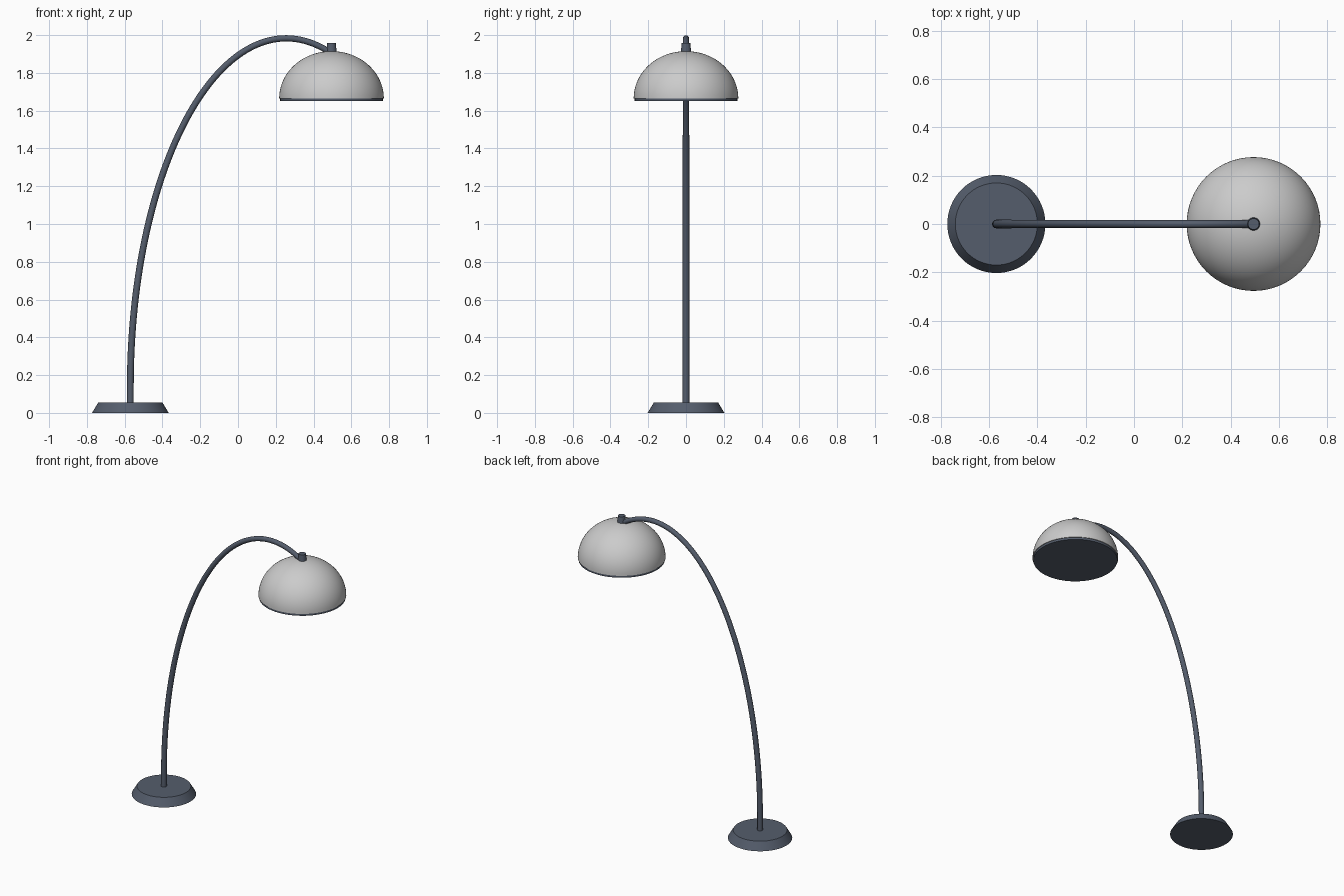
import bpy, math

if "Cube" in bpy.data.objects:
    bpy.data.objects.remove(bpy.data.objects["Cube"])

BASE_X, SHADE_X = -0.57, 0.495

dark = bpy.data.materials.new("dark_metal")
dark.diffuse_color = (0.09, 0.11, 0.15, 1)
dark.use_nodes = True
dark.node_tree.nodes["Principled BSDF"].inputs["Base Color"].default_value = dark.diffuse_color


def finish(obj, name, material=None):
    obj.name = name
    if material:
        obj.data.materials.append(material)
    bpy.ops.object.select_all(action='DESELECT')
    obj.select_set(True)
    bpy.context.view_layer.objects.active = obj
    bpy.ops.object.shade_smooth_by_angle(angle=math.radians(35))
    return obj


def lathe(name, x, profile, material=None, sides=64):
    """Revolve (radius, z) points, listed bottom to top; radius 0 closes to a pole."""
    verts, faces, rings = [], [], []
    for r, z in profile:
        start = len(verts)
        if r < 1e-6:
            verts.append((x, 0, z))
            rings.append([start] * sides)
        else:
            for i in range(sides):
                a = math.tau * i / sides
                verts.append((x + r * math.cos(a), r * math.sin(a), z))
            rings.append(list(range(start, start + sides)))
    for low, high in zip(rings, rings[1:]):
        for i in range(sides):
            j = (i + 1) % sides
            face = list(dict.fromkeys((low[i], low[j], high[j], high[i])))
            faces.append(face)
    mesh = bpy.data.meshes.new(name)
    mesh.from_pydata(verts, [], faces)
    mesh.update()
    obj = bpy.data.objects.new(name, mesh)
    bpy.context.collection.objects.link(obj)
    return finish(obj, name, material)


# Bevelled round foot
lathe("base", BASE_X, [(0, 0), (0.203, 0), (0.17, 0.055), (0, 0.055)], dark)

# Dome shade: upper half of a slightly squashed sphere
DOME_R, DOME_Z, DOME_H = 0.277, 1.665, 0.25
dome = [(0, DOME_Z)]
for i in range(25):
    a = math.pi / 2 * i / 24
    dome.append((DOME_R * math.cos(a), DOME_Z + DOME_H * math.sin(a)))
lathe("shade", SHADE_X, dome)

# Rim disc closing the shade, and the cap on top
lathe("shade_rim", SHADE_X, [(0, 1.65), (0.272, 1.65), (0.272, 1.67), (0, 1.67)], dark)
lathe("shade_cap", SHADE_X, [(0, 1.90), (0.028, 1.90), (0.023, 1.957), (0, 1.957)], dark, 32)

# Arched pole: short straight foot, then an elliptical arc over to the shade
ARC_X, ARC_Z, ARC_A, ARC_B = 0.255, 0.14, 0.825, 1.843
end = math.pi - math.acos((SHADE_X - ARC_X) / ARC_A)
path = [(BASE_X, 0.03)]
for i in range(65):
    t = end * i / 64
    path.append((ARC_X - ARC_A * math.cos(t), ARC_Z + ARC_B * math.sin(t)))

curve = bpy.data.curves.new("pole", 'CURVE')
curve.dimensions = '3D'
curve.bevel_depth = 0.018
curve.bevel_resolution = 4
curve.use_fill_caps = True
spline = curve.splines.new('POLY')
spline.points.add(len(path) - 1)
for i, (point, (x, z)) in enumerate(zip(spline.points, path)):
    point.co = (x, 0, z, 1)
    point.radius = 1 - 0.1 * i / (len(path) - 1)
pole = bpy.data.objects.new("pole", curve)
bpy.context.collection.objects.link(pole)
bpy.ops.object.select_all(action='DESELECT')
pole.select_set(True)
bpy.context.view_layer.objects.active = pole
bpy.ops.object.convert(target='MESH')
finish(bpy.context.view_layer.objects.active, "pole", dark)
